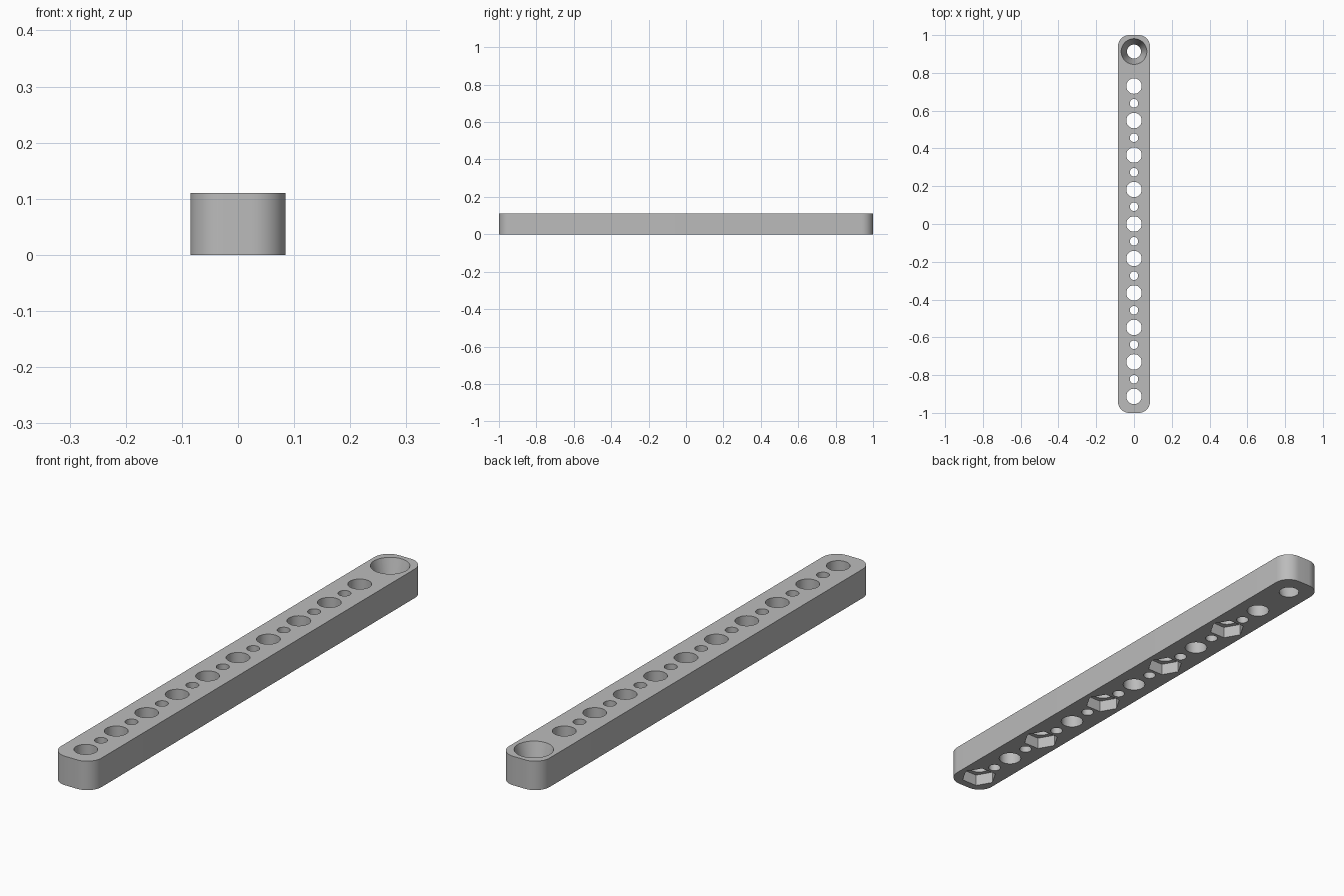
import bpy, bmesh
from math import cos, sin, pi, radians
from mathutils import Matrix

old = bpy.data.objects.get("Cube")
if old:
    bpy.data.objects.remove(old, do_unlink=True)

WIDTH, LENGTH, HEIGHT = 0.17, 2.0, 0.11
CORNER = 0.06
PITCH, FIRST = 0.1826, -0.913
HOLES = 10
PIN_R, SMALL_R = 0.041, 0.0225
NUT_R, NUT_DEPTH = 0.0655, 0.045
SINK_TOP, SINK_BOTTOM = 0.068, 0.037

grey = bpy.data.materials.new("plain_grey")
grey.use_nodes = True
colour = (0.5, 0.5, 0.5, 1)
grey.diffuse_color = colour
grey.node_tree.nodes["Principled BSDF"].inputs["Base Color"].default_value = colour


def make_object(name, bm):
    bmesh.ops.recalc_face_normals(bm, faces=bm.faces)
    mesh = bpy.data.meshes.new(name)
    bm.to_mesh(mesh)
    bm.free()
    mesh.materials.append(grey)
    obj = bpy.data.objects.new(name, mesh)
    bpy.context.collection.objects.link(obj)
    return obj


def add_cutter(bm, y, z0, z1, r0, r1, sides=48):
    """Add a prism or cone from z0 to z1 on the bar's centre line."""
    bmesh.ops.create_cone(bm, cap_ends=True, segments=sides, radius1=r0, radius2=r1,
                          depth=z1 - z0, matrix=Matrix.Translation((0, y, (z0 + z1) / 2)))


# Bar body: rounded rectangle, extruded upwards
bm = bmesh.new()
outline = []
steps = 12
for quarter, (sx, sy) in enumerate([(1, 1), (-1, 1), (-1, -1), (1, -1)]):
    cx, cy = sx * (WIDTH / 2 - CORNER), sy * (LENGTH / 2 - CORNER)
    for i in range(steps + 1):
        a = (quarter + i / steps) * pi / 2
        outline.append(bm.verts.new((cx + CORNER * cos(a), cy + CORNER * sin(a), 0)))
base = bm.faces.new(outline)
top = bmesh.ops.extrude_face_region(bm, geom=[base])["geom"]
bmesh.ops.translate(bm, vec=(0, 0, HEIGHT),
                    verts=[v for v in top if isinstance(v, bmesh.types.BMVert)])
bar = make_object("perforated_bar", bm)

# Through holes: large ones on the pitch, small ones halfway between
bm = bmesh.new()
for k in range(HOLES):
    y = FIRST + k * PITCH
    add_cutter(bm, y, -0.05, HEIGHT + 0.05, PIN_R, PIN_R)
    if k < HOLES - 1:
        add_cutter(bm, y + PITCH / 2, -0.05, HEIGHT + 0.05, SMALL_R, SMALL_R)

# Tapered hole at the back end, run past both faces at the same slope
over = 0.02
grow = (SINK_TOP - SINK_BOTTOM) * over / HEIGHT
add_cutter(bm, FIRST + HOLES * PITCH, -over, HEIGHT + over,
           SINK_BOTTOM - grow, SINK_TOP + grow)
hole_cutter = make_object("hole_cutter", bm)

# Hexagonal nut pockets underneath every second large hole
bm = bmesh.new()
for k in range(0, HOLES, 2):
    add_cutter(bm, FIRST + k * PITCH, -0.05, NUT_DEPTH, NUT_R, NUT_R, sides=6)
# Turn each pocket so its corners point across the bar
probe = max(bm.verts, key=lambda v: v.co.x).co.x
if probe < NUT_R * 0.99:
    for k in range(0, HOLES, 2):
        y = FIRST + k * PITCH
        ring = [v for v in bm.verts if abs(v.co.y - y) < PITCH / 2]
        bmesh.ops.rotate(bm, verts=ring, cent=(0, y, 0),
                         matrix=Matrix.Rotation(pi / 6, 3, "Z"))
pocket_cutter = make_object("pocket_cutter", bm)

# Cut the bar, then drop the helpers
for cutter in (hole_cutter, pocket_cutter):
    cutter.hide_render = True
    mod = bar.modifiers.new(cutter.name, "BOOLEAN")
    mod.operation = "DIFFERENCE"
    mod.solver = "EXACT"
    mod.object = cutter
graph = bpy.context.evaluated_depsgraph_get()
cut_mesh = bpy.data.meshes.new_from_object(bar.evaluated_get(graph))
bar.modifiers.clear()
bar.data = cut_mesh
cut_mesh.materials.clear()
cut_mesh.materials.append(grey)
for cutter in (hole_cutter, pocket_cutter):
    bpy.data.objects.remove(cutter, do_unlink=True)

# Smooth the round walls, keep the rims sharp
for obj in bpy.context.selected_objects:
    obj.select_set(False)
bar.select_set(True)
bpy.context.view_layer.objects.active = bar
bpy.ops.object.shade_smooth_by_angle(angle=radians(30))
